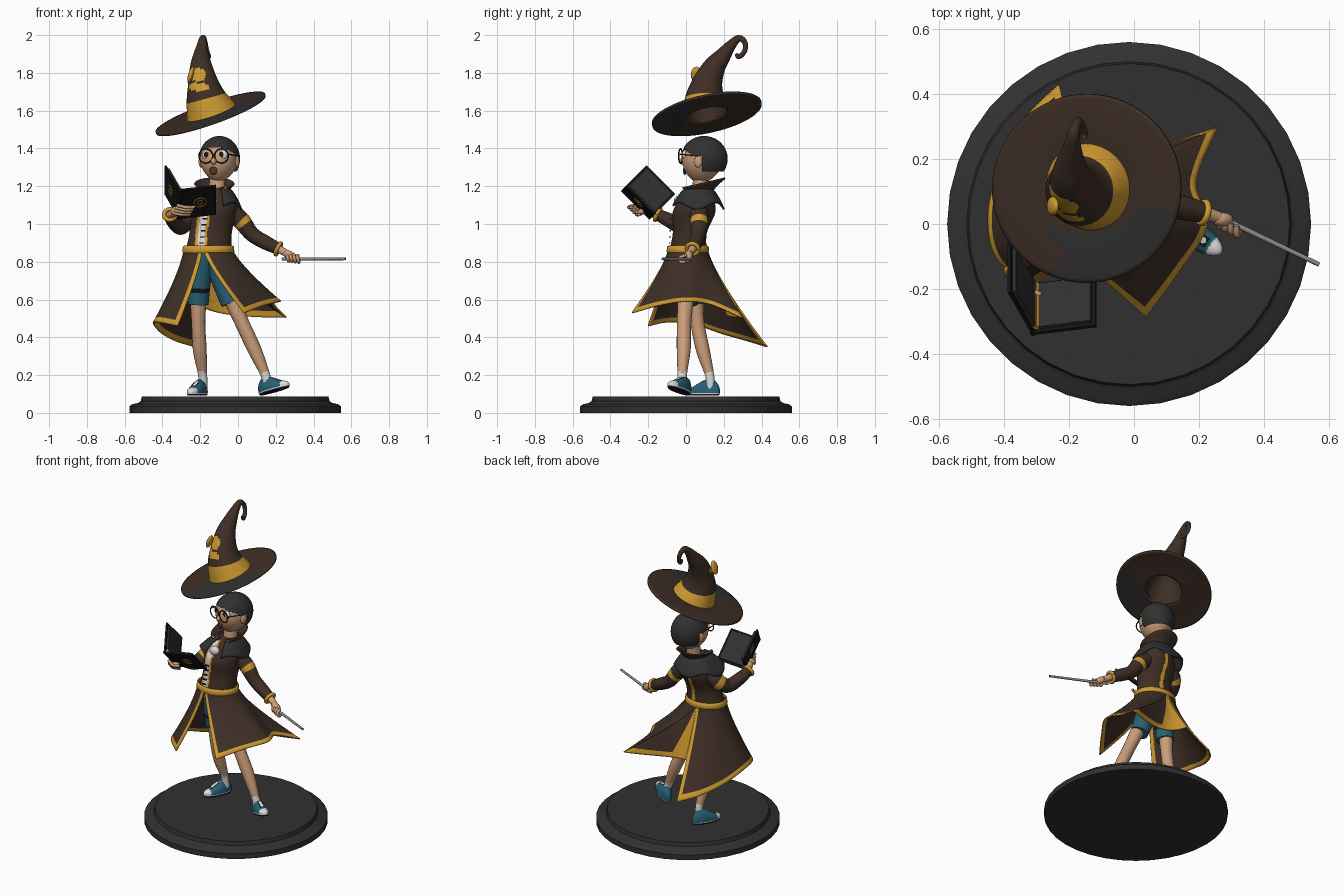
import bpy, bmesh
from math import sin, cos, pi, radians, hypot
from mathutils import Vector, Matrix

if "Cube" in bpy.data.objects:
    bpy.data.objects.remove(bpy.data.objects["Cube"])

COL = {"brown": (.048, .028, .019), "gold": (.62, .32, .03), "charcoal": (.03, .03, .031),
       "black": (.008, .008, .009), "skin": (.60, .34, .19), "teal": (.022, .12, .18),
       "white": (.72, .72, .72), "grey": (.25, .25, .26), "dark_red": (.10, .03, .02)}
MAT = {}
for k, c in COL.items():
    MAT[k] = bpy.data.materials.new(k)
    MAT[k].diffuse_color = (*c, 1)


def make(name, verts, faces, mats, rule=None, angle=50, thick=0):
    """Mesh object; rule(centre, face_number) gives the material index."""
    me = bpy.data.meshes.new(name)
    me.from_pydata([tuple(v) for v in verts], [], faces)
    for m in mats.split():
        me.materials.append(MAT[m])
    if rule:
        for p in me.polygons:
            p.material_index = int(rule(p.center, p.index))
    bm = bmesh.new()
    bm.from_mesh(me)
    bmesh.ops.recalc_face_normals(bm, faces=bm.faces)
    bm.to_mesh(me)
    bm.free()
    me.shade_smooth()
    me.set_sharp_from_angle(angle=radians(angle))
    ob = bpy.data.objects.new(name, me)
    bpy.context.collection.objects.link(ob)
    if thick:
        mod = ob.modifiers.new("thickness", 'SOLIDIFY')
        mod.thickness, mod.offset = thick, 0
    return ob


def grid(name, rows, mats, rule=None, closed=False, caps=False, thick=0, angle=50):
    """Skin rows of points; rule(centre, row, column)."""
    n, w = len(rows[0]), len(rows[0]) if closed else len(rows[0]) - 1
    faces = [(i*n + j, i*n + (j+1) % n, (i+1)*n + (j+1) % n, (i+1)*n + j)
             for i in range(len(rows)-1) for j in range(w)]
    if caps:
        faces += [tuple(range(n)), tuple(range((len(rows)-1)*n, len(rows)*n))]
    f = (lambda c, k: rule(c, k // w, k % w)) if rule else None
    return make(name, [v for r in rows for v in r], faces, mats, f, angle, thick)


def spline(pts, n):
    out = []
    for i in range(len(pts)-1):
        q4 = pts[max(i-1, 0)], pts[i], pts[i+1], pts[min(i+2, len(pts)-1)]
        for k in range(n):
            t = k/n
            out.append([.5*(2*q + (r-p)*t + (2*p-5*q+4*r-s)*t*t + (3*q-p-3*r+s)*t**3)
                        for p, q, r, s in zip(*q4)])
    return out + [list(pts[-1])]


def tube(name, pts, mats, rule=None, n=6, sides=16, caps=True, thick=0):
    """Tube along (x, y, z, radius) points."""
    P = spline(pts, n)
    C = [Vector(p[:3]) for p in P]
    u, rows = None, []
    for i, c in enumerate(C):
        t = (C[min(i+1, len(C)-1)] - C[max(i-1, 0)]).normalized()
        u = (u - t*u.dot(t)).normalized() if u else t.orthogonal().normalized()
        v = t.cross(u)
        rows.append([c + (u*cos(2*pi*k/sides) + v*sin(2*pi*k/sides))*P[i][3] for k in range(sides)])
    return grid(name, rows, mats, rule, True, caps, thick)


def ball(name, M, size, mats, rule=None, keep=None, shape=None, seg=32):
    bm = bmesh.new()
    bmesh.ops.create_uvsphere(bm, u_segments=seg, v_segments=seg//2, radius=1)
    for v in bm.verts:
        v.co = Vector(a*b for a, b in zip(v.co, size))
        if shape:
            v.co = shape(v.co)
    if keep:
        bmesh.ops.delete(bm, geom=[f for f in bm.faces if not keep(f.calc_center_median())], context='FACES')
    bm.verts.index_update()
    ob = make(name, [v.co for v in bm.verts], [[v.index for v in f.verts] for f in bm.faces],
              mats, rule and (lambda c, k: rule(c)))
    bm.free()
    ob.matrix_world = M
    return ob


def box(name, M, s, mat):
    V = [Vector((x*s[0]/2, y*s[1]/2, z*s[2]/2)) for x in (-1, 1) for y in (-1, 1) for z in (-1, 1)]
    F = [(0, 1, 3, 2), (4, 6, 7, 5), (0, 4, 5, 1), (2, 3, 7, 6), (0, 2, 6, 4), (1, 5, 7, 3)]
    make(name, V, F, mat, angle=20).matrix_world = M


def ring(name, loc, axis, R, r, mat):
    M = Vector(axis).to_track_quat('Z', 'Y').to_matrix()
    pts = [(*(Vector(loc) + M @ Vector((R*cos(a), R*sin(a), 0))), r) for a in [2*pi*k/28 for k in range(29)]]
    tube(name, pts, mat, n=1, sides=8)


def T(*p):
    return Matrix.Translation(p)


# display base
prof = [(.001, 0), (.56, 0), (.56, .035), (.545, .046), (.515, .052), (.50, .062), (.494, .087), (.001, .087)]
grid("display_base", [[(-.015 + r*cos(2*pi*k/36), r*sin(2*pi*k/36), z) for k in range(36)] for r, z in prof],
     "charcoal", closed=True, angle=30)

# hat brim, tilted, with a dark patch at the front
rows = []
for r in [.11 + .18*i/14 for i in range(15)]:
    row = []
    for k in range(72):
        x, y = r*cos(2*pi*k/72), r*sin(2*pi*k/72)
        row.append((x-.145, y+.11, 1.583 + .34*x + .19*y + .004*sin((r-.11)/.18*pi)))
    rows.append(row)
grid("hat_brim", rows, "brown charcoal", lambda c, i, j: c.x > -.24 + .03*sin(c.y*50) and
     c.y < .0 + .02*sin(c.x*40) + .25*max(0, c.x+.1) and hypot(c.x+.145, c.y-.11) > .14, True, thick=.012)

# hat cone with curled tip, band and emblem
cone = [(-.14, .115, 1.585, .138), (-.168, .102, 1.665, .108), (-.185, .115, 1.75, .080), (-.195, .15, 1.83, .060),
        (-.195, .195, 1.89, .043), (-.19, .237, 1.945, .028), (-.185, .28, 1.983, .018), (-.175, .312, 1.96, .014),
        (-.165, .31, 1.915, .013), (-.155, .28, 1.885, .013), (-.155, .265, 1.902, .008)]
tube("hat_cone", cone, "brown gold", lambda c, i, j: i < 8 or (c.y < .12 and (
     hypot((c.x+.215)/.045, (c.z-1.79)/.035) < 1 or hypot((c.x+.205)/.055, (c.z-1.725)/.022) < 1)),
     n=8, sides=72, caps=False)
tube("hat_lining", [(-.14, .115, 1.585, .118), (-.168, .102, 1.665, .09), (-.185, .115, 1.75, .06)], "brown",
     sides=48, caps=False)
ball("hat_leaf", T(-.25, .055, 1.79) @ Matrix.Rotation(.3, 4, 'Y'), (.014, .03, .045), "gold", seg=16)

# head: local frame turned towards -x
H = T(-.10, .09, 0) @ Matrix.Rotation(radians(-15), 4, 'Z')


def jaw(v):
    k = max(0, -v.z/.13)
    return Vector((v.x*(1-.38*k*k), v.y*(1-.15*k) - .012*k, v.z))


ball("head", H @ T(0, 0, 1.34), (.1, .112, .122), "skin", shape=jaw)
ball("hair", H @ T(0, .006, 1.345), (.108, .126, .121), "charcoal", seg=96,
     keep=lambda c: c.z > (-.07 if c.y > .016 else .012 if c.y > -.02 else .012 + .55*(-.02 - c.y)))
tube("neck", [(-.11, .07, 1.13, .045), (-.11, .085, 1.28, .042)], "skin")
ball("nose", H @ T(0, -.112, 1.332), (.015, .018, .018), "skin", seg=16)
ball("mouth", H @ T(-.004, -.101, 1.283), (.021, .008, .024), "dark_red", seg=16)
for s, side in ((-1, "left"), (1, "right")):
    ball("ear_"+side, H @ T(s*.099, .0, 1.33), (.012, .022, .032), "skin", seg=16)
    ball("eye_"+side, H @ T(s*.042, -.086, 1.366), (.027, .016, .026), "white", seg=20)
    ball("iris_"+side, H @ T(s*.041 - .003, -.099, 1.368), (.013, .006, .015), "black", seg=16)
    ring("glasses_rim_"+side, H @ Vector((s*.043, -.112, 1.36)), H.to_3x3() @ Vector((0, 1, 0)), .038, .0035, "black")
    tube("glasses_arm_"+side, [(*(H @ Vector(p)), .003) for p in ((s*.081, -.11, 1.37), (s*.103, 0, 1.36))], "black", sides=6)
tube("glasses_bridge", [(*(H @ Vector((x, -.115, 1.366))), .003) for x in (-.007, .007)], "black", sides=6)


def oval(cx, cy, z, rx, ry, a):
    """Point on an oval; angle 0 is the front, turning towards +x."""
    return Vector((cx + rx*sin(a), cy - ry*cos(a), z))


# coat body with shirt front and gold trim
sec = spline([(-.157, .01, .85, .125, .10), (-.145, .02, .95, .112, .09), (-.135, .04, 1.05, .123, .112),
              (-.13, .05, 1.10, .125, .105), (-.12, .06, 1.15, .10, .085), (-.115, .065, 1.19, .055, .055)], 6)


def coat_rule(c, i, j):
    d = abs(c.x + .195 - .15*max(0, c.z-.95))
    if c.y < 0:
        return 2 if d < .018 else 1 if d < .032 else 0
    return abs(c.x + .13) < .011 and c.y > .05


grid("coat_body", [[oval(*q, 2*pi*k/110) for k in range(110)] for q in sec],
     "brown gold white", coat_rule, True, True)
for k in range(5):
    box("shirt_clasp_%d" % k, T(-.194 + .005*k, -.086 + .001*k, .90 + .032*k), (.026, .009, .006), "black")
ball("neck_ruffle", T(-.145, -.04, 1.12), (.035, .024, .03), "white", seg=16)
grid("belt", [[oval(-.157, .01, z, .132+e, .107+e, 2*pi*k/48) for k in range(48)]
              for z, e in ((.845, 0), (.852, .006), (.88, .003), (.886, -.005))], "gold", closed=True)

# shoulder cape and standing collar, both open at the front
rows = []
for t in [i/10 for i in range(11)]:
    rows.append([oval(-.115-.025*t, .065-.005*t, 1.19 - (.095 + .018*cos(4*a))*t**1.6, .06+.098*t, .06+.08*t, a)
                 for a in [.4 + (2*pi-.8)*k/60 for k in range(61)]])
grid("shoulder_cape", rows, "charcoal", thick=.01)
rows = []
for t in [i/8 for i in range(9)]:
    rows.append([oval(-.115-.01*t, .07+.015*t, 1.16 + t*(.055-.028*cos(a)), .062+.043*t**1.5, .062+.06*t**1.5, a)
                 for a in [.55 + (2*pi-1.1)*k/48 for k in range(49)]])
grid("collar", rows, "brown gold", lambda c, i, j: j in (0, 47), thick=.008)


# coat skirt: two flared panels with gold hems, joined at the back
def panel(name, hem, a0, a1, last_gold):
    hem = spline(hem, 64 // (len(hem)-1))
    n, rows = len(hem), []
    for i in range(31):
        t, row = i/30, []
        for j, h in enumerate(hem):
            p = oval(-.157, .01, .86, .128, .103, a0 + (a1-a0)*j/(n-1))
            k = t**1.25
            row.append(Vector((p.x+(h[0]-p.x)*k, p.y+(h[1]-p.y)*k, p.z+(h[2]-p.z)*t)))
        rows.append(row)
    grid(name, rows, "brown gold", lambda c, i, j: i > 27 or j < 3 or j > n-2-last_gold, thick=.008)
    return rows


right = panel("coat_skirt_right", [(.035, -.285, .53), (.14, -.14, .57), (.225, 0, .59), (.19, .13, .575), (.255, .295, .505)],
              -.2, pi, 0)
left = panel("coat_skirt_left", [(-.23, .43, .35), (-.33, .33, .38), (-.405, .19, .42), (-.447, .04, .47), (-.425, -.1, .48),
                                 (-.32, -.2, .46)], pi, 2*pi-.25, 3)
rows = []
for i in range(31):
    row = []
    for k in range(25):
        s = k/24
        t = i*(1-.42*s)
        a, f = min(29, int(t)), t - min(29, int(t))
        p = right[a][-1].lerp(right[a+1][-1], f).lerp(left[a][0].lerp(left[a+1][0], f), s)
        row.append(p + Vector((0, -.085*sin(pi*s)*(i/30)**2, 0)))
    rows.append(row)
grid("coat_skirt_back", rows, "brown gold", lambda c, i, j: i > 26 or j > 11, thick=.008)

# shorts, legs and socks
tube("shorts_left", [(-.185, .02, .86, .075), (-.205, .035, .7, .062), (-.21, .047, .575, .054)], "teal black",
     lambda c, i, j: .635 < c.z < .655, n=12, sides=24)
tube("shorts_right", [(-.12, .015, .86, .075), (-.075, .015, .7, .064), (-.035, .008, .58, .055)], "teal", sides=24)
sock = lambda c, i, j: c.z < .215
tube("leg_left", [(-.21, .05, .62, .045), (-.21, .06, .48, .037), (-.202, .09, .33, .036), (-.187, .125, .2, .024),
                  (-.187, .13, .13, .025)], "skin white", sock, n=8)
tube("leg_right", [(-.04, .0, .62, .045), (.02, -.01, .48, .038), (.085, -.012, .34, .037), (.145, -.02, .2, .025),
                   (.16, -.02, .13, .026)], "skin white", sock, n=8)


# shoes: dark sole, white band and toe cap, teal upper, white laces
def last(v):
    h = .075 + .035*min(1, max(-1, v.y/.06))
    return Vector((v.x, v.y, max(-.02, v.z * (h/.075 if v.z > 0 else 1))))


def shoe_rule(c):
    if c.z < -.014:
        return 2
    if c.z < -.004 or c.y < -.06:
        return 1
    return 1 if abs(c.x) < .009 and -.045 < c.y < 0 else 2 if abs(c.x) < .016 and -.05 < c.y < 0 else 0


for side, M in (("left", T(-.215, .09, .111) @ Matrix.Rotation(radians(-25), 4, 'Z')),
                ("right", T(.19, -.035, .133) @ Matrix.Rotation(radians(56), 4, 'Z') @ Matrix.Rotation(radians(-14), 4, 'X'))):
    ball("shoe_"+side, M, (.04, .098, .058), "teal white black", shape=last, seg=64, rule=shoe_rule)

# wand arm
tube("sleeve_right", [(-.06, .065, 1.08, .05), (.015, .07, 1.02, .048), (.075, .065, .945, .04), (.15, .05, .90, .038),
                      (.215, .035, .868, .031)], "brown gold", lambda c, i, j: i in (6, 7), sides=20)
ring("cuff_right", (.213, .035, .868), (.65, -.15, -.32), .032, .011, "gold")
tube("wrist_right", [(.20, .04, .876, .022), (.26, .02, .843, .019)], "skin")
ball("palm_right", T(.272, .014, .835) @ Matrix.Rotation(.5, 4, 'Y'), (.036, .022, .023), "skin", seg=16)
for k in range(4):
    d = Vector((.018*k, -.009*k, -.002*k))
    tube("finger_right_%d" % k, [(*(Vector(p)+d), .009) for p in ((.262, .022, .84), (.262, -.008, .825), (.268, .004, .803),
                                                                 (.268, .022, .81))], "skin", n=3, sides=8)
tube("wand", [(.235, .035, .815, .009), (.57, -.125, .815, .007)], "grey", sides=10)

# book arm
tube("sleeve_left", [(-.20, .06, 1.08, .05), (-.265, .05, 1.03, .05), (-.305, -.01, .985, .043), (-.345, -.09, 1.02, .038),
                     (-.36, -.15, 1.05, .031)], "brown gold", lambda c, i, j: i in (6, 7), sides=20)
ring("cuff_left", (-.36, -.15, 1.05), (-.1, -.6, .3), .032, .011, "gold")
tube("wrist_left", [(-.36, -.14, 1.045, .022), (-.33, -.21, 1.065, .02)], "skin")
ball("palm_left", T(-.315, -.23, 1.07) @ Matrix.Rotation(.7, 4, 'X'), (.042, .035, .018), "skin", seg=16)
for k in range(4):
    d = Vector((.008*k, -.014*k, .013*k))
    tube("finger_left_%d" % k, [(*(Vector(p)+d), .009) for p in ((-.345, -.235, 1.06), (-.30, -.262, 1.05),
                                                                (-.255, -.248, 1.05))], "skin", n=4, sides=8)

# open book: spine leans forward, one cover flat, one raised
S = Vector((-.31, -.262, 1.105))
e = Vector((0, 1, -1)).normalized()
for side, d in (("right", Vector((.98, .12, .12))), ("left", Vector((-.38, .66, .66)))):
    d.normalize()
    n = d.cross(e)
    M = Matrix((d, e, n)).transposed().to_4x4()
    up = 1 if n.dot(Vector((1, 1, 1))) > 0 else -1
    box("book_cover_"+side, T(*(S + d*.098)) @ M, (.196, .215, .010), "black")
    box("book_pages_"+side, T(*(S + d*.096 + n*up*.010)) @ M, (.172, .19, .012), "charcoal")
    box("book_page_edge_"+side, T(*(S + d*.012 + n*up*.010)) @ M, (.014, .192, .018), "gold")
    ring("book_emblem_"+side, S + d*.11 - n*up*.006, n, .032, .003, "gold")
    ring("book_emblem_inner_"+side, S + d*.11 - n*up*.006, n, .014, .003, "gold")
tube("book_spine", [(*(S - e*.107), .010), (*(S + e*.107), .010)], "black", sides=10)

for m in bpy.data.materials:
    if m.users and not m.is_grease_pencil:
        m.use_nodes = True
        m.node_tree.nodes["Principled BSDF"].inputs["Base Color"].default_value = m.diffuse_color
